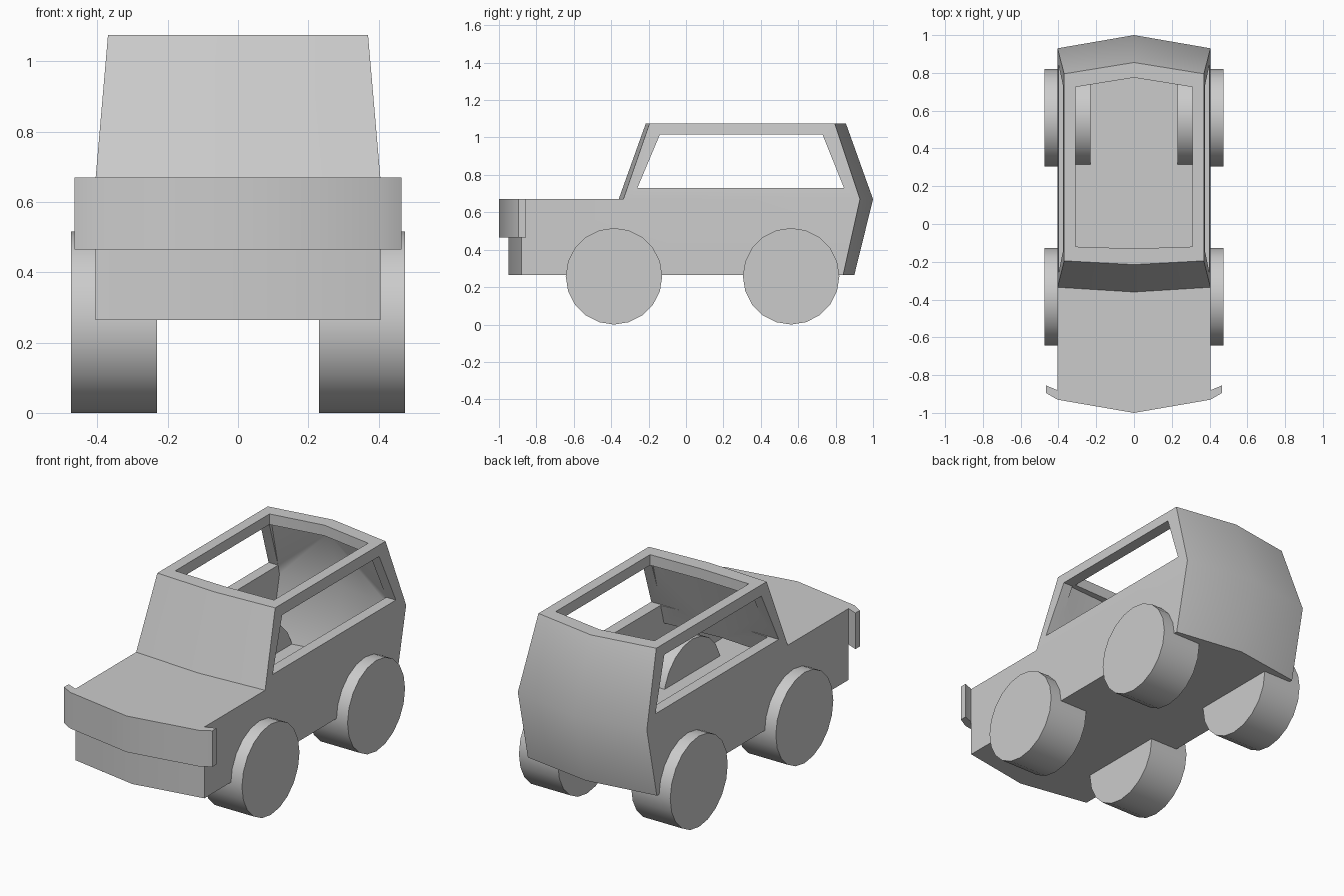
import bpy, bmesh, math

if "Cube" in bpy.data.objects:
    bpy.data.objects.remove(bpy.data.objects["Cube"])


def finish(bm, name):
    bmesh.ops.recalc_face_normals(bm, faces=bm.faces)
    me = bpy.data.meshes.new(name)
    bm.to_mesh(me)
    bm.free()
    ob = bpy.data.objects.new(name, me)
    bpy.context.collection.objects.link(ob)
    return ob


def bowed_shell(name, profile):
    """Closed side profile; each point: y at side, y at centre, z, half width."""
    bm = bmesh.new()
    rows = [[bm.verts.new((-w, ys, z)), bm.verts.new((0, yc, z)), bm.verts.new((w, ys, z))]
            for ys, yc, z, w in profile]
    for a, b in zip(rows, rows[1:] + rows[:1]):
        for i in (0, 1):
            bm.faces.new((a[i], a[i + 1], b[i + 1], b[i]))
    for i in (0, 2):
        bm.faces.new([rows[k][i] for k in (0, 1, 2, 5, 6)])   # lower side
        bm.faces.new([rows[k][i] for k in (2, 3, 4, 5)])      # cabin side
    return finish(bm, name)


def prism(name, pts, vec):
    bm = bmesh.new()
    f = bm.faces.new([bm.verts.new(p) for p in pts])
    r = bmesh.ops.extrude_face_region(bm, geom=[f])
    verts = [v for v in r["geom"] if isinstance(v, bmesh.types.BMVert)]
    bmesh.ops.translate(bm, verts=verts, vec=vec)
    return finish(bm, name)


def smooth(ob):
    bpy.ops.object.select_all(action='DESELECT')
    ob.select_set(True)
    bpy.context.view_layer.objects.active = ob
    bpy.ops.object.shade_smooth_by_angle(angle=math.radians(35))


def cut(ob, cutter):
    bpy.context.view_layer.objects.active = ob
    m = ob.modifiers.new("cut", 'BOOLEAN')
    m.operation, m.solver, m.object = 'DIFFERENCE', 'EXACT', cutter
    bpy.ops.object.modifier_apply(modifier=m.name)
    bpy.data.objects.remove(cutter)


# Body outer skin
body = bowed_shell("body", [
    (-.88, -.95, .265, .405), (-.88, -.95, .67, .405), (-.335, -.36, .67, .405),
    (-.195, -.215, 1.075, .37), (.795, .855, 1.075, .37), (.93, 1.0, .67, .405),
    (.84, .90, .265, .405)])
# Hollow interior
cut(body, bowed_shell("interior_cutter", [
    (-.82, -.89, .325, .345), (-.82, -.89, .61, .345), (-.295, -.32, .61, .345),
    (-.15, -.17, 1.015, .315), (.75, .81, 1.015, .315), (.865, .935, .67, .345),
    (.79, .85, .325, .345)]))
# Side windows
cut(body, prism("window_cutter", [(-.6, -.26, .73), (-.6, .845, .73),
                                  (-.6, .73, 1.015), (-.6, -.14, 1.015)], (1.2, 0, 0)))
# Roof opening
cut(body, prism("roof_cutter", [(-.31, -.12, 1.0), (0, -.13, 1.0), (.31, -.12, 1.0),
                                (.31, .725, 1.0), (0, .775, 1.0), (-.31, .725, 1.0)], (0, 0, .2)))
smooth(body)

# Front bumper, wrapped at both ends
half = [(.405, -.93), (.465, -.895), (.465, -.855), (.405, -.88)]
outline = [(0, -1.0)] + half + [(0, -.95)] + [(-x, y) for x, y in reversed(half)]
smooth(prism("front_bumper", [(x, y, .465) for x, y in outline], (0, 0, .205)))

# Wheels
for axle, y in (("front", -.385), ("rear", .562)):
    for side, s in (("left", -1), ("right", 1)):
        bpy.ops.mesh.primitive_cylinder_add(vertices=20, radius=.258, depth=.245,
                                            location=(s * .3525, y, .258),
                                            rotation=(0, math.pi / 2, 0))
        wheel = bpy.context.object
        wheel.name = f"{axle}_{side}_wheel"
        smooth(wheel)
